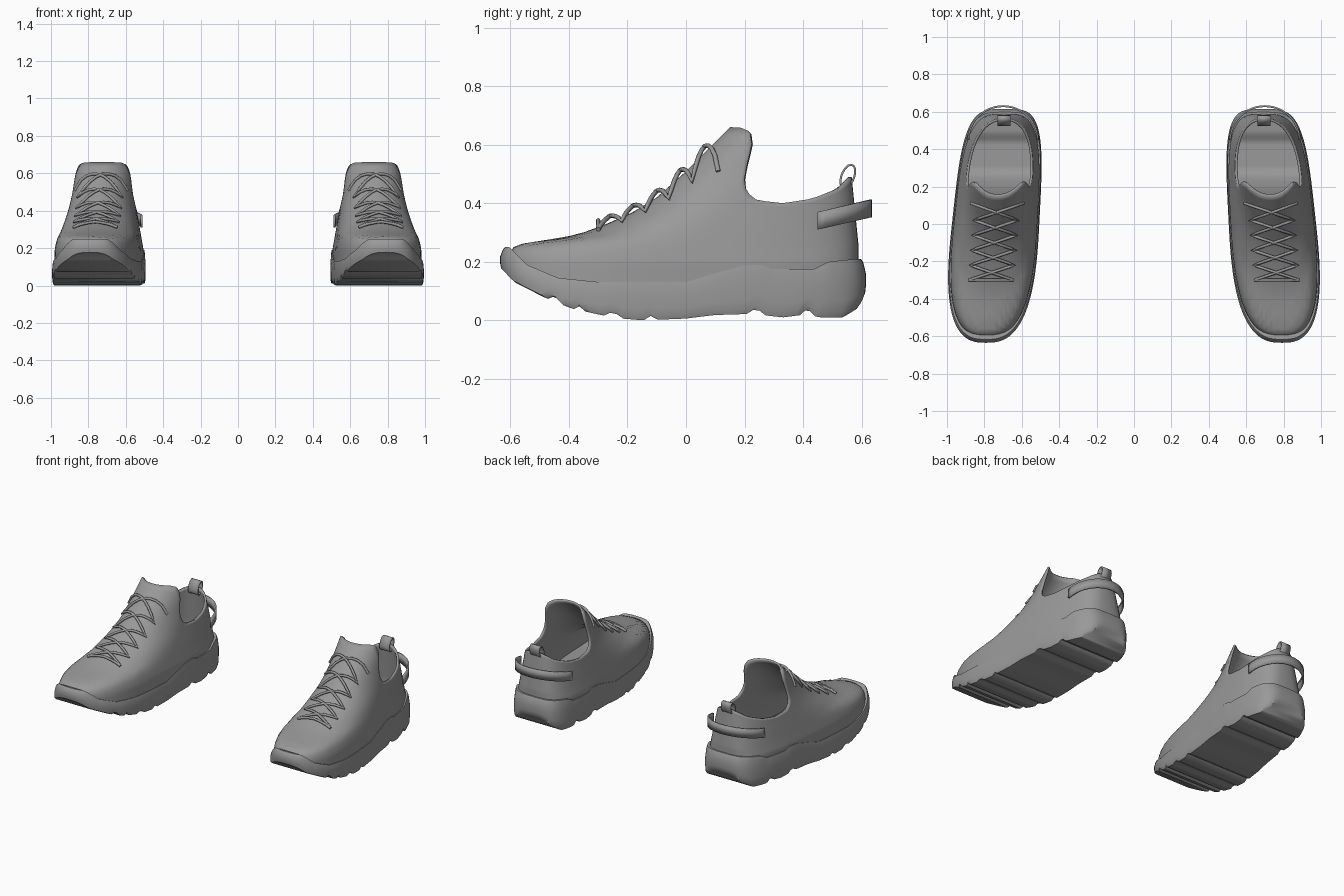
import bpy, bmesh, math

cube = bpy.data.objects.get("Cube")
if cube:
    bpy.data.objects.remove(cube, do_unlink=True)

grey = bpy.data.materials.new("mid_grey")
grey.use_nodes = True
grey.diffuse_color = (0.32, 0.32, 0.32, 1)
grey.node_tree.nodes["Principled BSDF"].inputs["Base Color"].default_value = (0.32, 0.32, 0.32, 1)


def lerp(table, v):
    """Piecewise linear lookup in a list of (key, value) pairs."""
    if v <= table[0][0]:
        return table[0][1]
    for (a, p), (b, q) in zip(table, table[1:]):
        if v <= b:
            return p + (q - p) * (v - a) / (b - a)
    return table[-1][1]


# Sole edge heights along the length
SOLE_TOP = [(-.62, .25), (-.56, .19), (-.45, .145), (-.3, .13), (0, .13), (.1, .16),
            (.2, .187), (.27, .19), (.3, .175), (.45, .175), (.5, .2), (.6, .21)]
SOLE_LOW = [(-.635, .17), (-.6, .13), (-.5, .08), (-.4, .04), (-.25, .008), (-.15, 0), (0, .006),
            (.1, .018), (.23, .022), (.34, .01), (.42, .02), (.47, .01), (.55, .01), (.6, .04), (.615, .08)]
# Upper, by height: front, back, middle and half width of each slice
FRONT = [(.1, -.605), (.22, -.605), (.25, -.59), (.265, -.55), (.28, -.43), (.3, -.35), (.33, -.27),
         (.37, -.18), (.42, -.1), (.5, -.01), (.66, .15)]
BACK = [(.1, .59), (.25, .59), (.4, .575), (.5, .565), (.66, .54)]
MIDDLE = [(.1, 0), (.25, .05), (.4, .2), (.66, .35)]
WIDTH = [(.1, .226), (.2, .224), (.3, .205), (.4, .185), (.5, .168), (.66, .16)]
POWER_FRONT = [(.2, 2.7), (.45, 2.1)]
POWER_BACK = [(.2, 3.5), (.5, 2.3)]
# Collar height, from the tongue (-1) to the heel (1)
COLLAR = [(-1, .66), (-.8, .658), (-.6, .645), (-.4, .6), (-.3, .55), (-.15, .47), (-.05, .44),
          (.1, .41), (.35, .4), (.6, .415), (.85, .45), (1, .49)]


def centre(y):
    return .74 - .08 * y


def half_width(s, w, n, y):
    return w * (1 - .12 * (y + .05)) * max(0, 1 - abs(s) ** n) ** (1 / n)


def upper_point(t, z):
    s = math.sin(t)
    mid = lerp(MIDDLE, z)
    end = lerp(FRONT, z) if s < 0 else lerp(BACK, z)
    y = mid + abs(s) * (end - mid)
    n = lerp(POWER_FRONT if s < 0 else POWER_BACK, z)
    x = math.copysign(half_width(s, lerp(WIDTH, z), n, y), math.cos(t))
    return (centre(y) + x, y, z)


def upper_height(x, y):
    """Height of the upper over a point, x measured from the shoe centre."""
    lo, hi = .15, .66
    for _ in range(30):
        z = (lo + hi) / 2
        mid = lerp(MIDDLE, z)
        s = (mid - y) / (mid - lerp(FRONT, z))
        if s < 1 and half_width(s, lerp(WIDTH, z), lerp(POWER_FRONT, z), y) > abs(x):
            lo = z
        else:
            hi = z
    return lo


def finish(obj, thickness=0, mirror=True, angle=40):
    obj.data.materials.append(grey)
    if thickness:
        m = obj.modifiers.new("thickness", "SOLIDIFY")
        m.thickness, m.offset = thickness, -1
    if mirror:
        obj.modifiers.new("pair", "MIRROR")
    if obj.type == "MESH":
        bpy.ops.object.select_all(action="DESELECT")
        obj.select_set(True)
        bpy.context.view_layer.objects.active = obj
        bpy.ops.object.shade_smooth_by_angle(angle=math.radians(angle))


def loft(name, rows, closed=True, caps=False, **options):
    """Skin rows of points; caps are strips running across the outline."""
    bm = bmesh.new()
    grid = [[bm.verts.new(p) for p in row] for row in rows]
    n = len(rows[0])
    for a, b in zip(grid, grid[1:]):
        for i in range(n if closed else n - 1):
            j = (i + 1) % n
            bm.faces.new((a[i], a[j], b[j], b[i]))
    if caps:
        for ring, flip in ((grid[0], True), (grid[-1], False)):
            for j in range(n // 2):
                quad = [ring[j], ring[j + 1], ring[n - j - 1], ring[(n - j) % n]]
                quad = list(dict.fromkeys(quad))
                bm.faces.new(quad[::-1] if flip else quad)
    mesh = bpy.data.meshes.new(name)
    bm.to_mesh(mesh)
    bm.free()
    obj = bpy.data.objects.new(name, mesh)
    bpy.context.collection.objects.link(obj)
    finish(obj, **options)


def angles(n):
    return [-math.pi / 2 + 2 * math.pi * i / n for i in range(n)]


# Sole with cross grooves underneath
GROOVES = (-.46, -.37, -.25, -.13, .25, .42)


def sole_point(t, level, size):
    s = math.sin(t)
    y = s * (.635 if s < 0 else .615)
    x = math.copysign(half_width(s, .235, 2.7 if s < 0 else 4, y), math.cos(t))
    low = lerp(SOLE_LOW, y) + (.014 if any(abs(y - g) < .016 for g in GROOVES) else 0)
    top = lerp(SOLE_TOP, y)
    return (centre(y) + x * size, y * size, low + (top - low) * level)


levels = [(0, .975), (.1, .995), (.3, 1), (.6, 1), (.9, .985), (1, .972)]
loft("sole", [[sole_point(t, *lv) for t in angles(160)] for lv in levels], caps=True)

# Upper rising from the sole to the open collar
rows = []
for k in range(29):
    f = (k / 28) ** 1.5
    row = []
    for t in angles(72):
        base = lerp(SOLE_TOP, upper_point(t, .2)[1]) - .03
        row.append(upper_point(t, base + (lerp(COLLAR, math.sin(t)) - base) * f))
    rows.append(row)
loft("upper", rows, thickness=.013, angle=50)

# Strap around the heel
rows = []
for h in (-.03, .03):
    row = []
    for i in range(25):
        t = math.pi * i / 24
        y = .45 + .185 * math.sin(t)
        row.append((centre(.5) + .19 * math.cos(t), y, .34 + .042 * math.sin(t) + h))
    rows.append(row)
loft("heel_strap", rows, closed=False, thickness=.01)

# Pull loop at the back of the collar
rows = []
for x in (.035, -.035):
    ring = []
    for i in range(16):
        t = 2 * math.pi * i / 16
        up, side = .036 * math.sin(t), .019 * math.cos(t)
        ring.append((centre(.55) + x, .553 + side + .3 * up, .492 + up))
    rows.append(ring)
loft("pull_loop", rows, thickness=.007)


# Crossed laces resting on the upper
def lace(name, paths):
    curve = bpy.data.curves.new(name, "CURVE")
    curve.dimensions = "3D"
    curve.bevel_depth, curve.bevel_resolution = .008, 2
    curve.use_fill_caps = True
    for path in paths:
        spline = curve.splines.new("POLY")
        spline.points.add(len(path) - 1)
        for point, p in zip(spline.points, path):
            point.co = (*p, 1)
    obj = bpy.data.objects.new(name, curve)
    bpy.context.collection.objects.link(obj)
    finish(obj, mirror=False)


def lace_point(x, y, shoe):
    lift = .008 + .014 * (1 - abs(x) / .14)
    return (shoe * (centre(y) + x), y, upper_height(x, y) + lift)


for shoe, label in ((1, "left"), (-1, "right")):
    paths = []
    for hand in (1, -1):
        eyelets = [(hand * (-1) ** i * .118, -.3 + .08 * i) for i in range(5)]
        eyelets.append((-hand * .14, .11))
        path = []
        for (x0, y0), (x1, y1) in zip(eyelets, eyelets[1:]):
            path += [lace_point(x0 + (x1 - x0) * k / 8, y0 + (y1 - y0) * k / 8, shoe) for k in range(8)]
        path.append(lace_point(*eyelets[-1], shoe))
        paths.append(path)
    paths.append([lace_point(-.118 + .0295 * k, -.3, shoe) for k in range(9)])
    lace(label + "_laces", paths)
